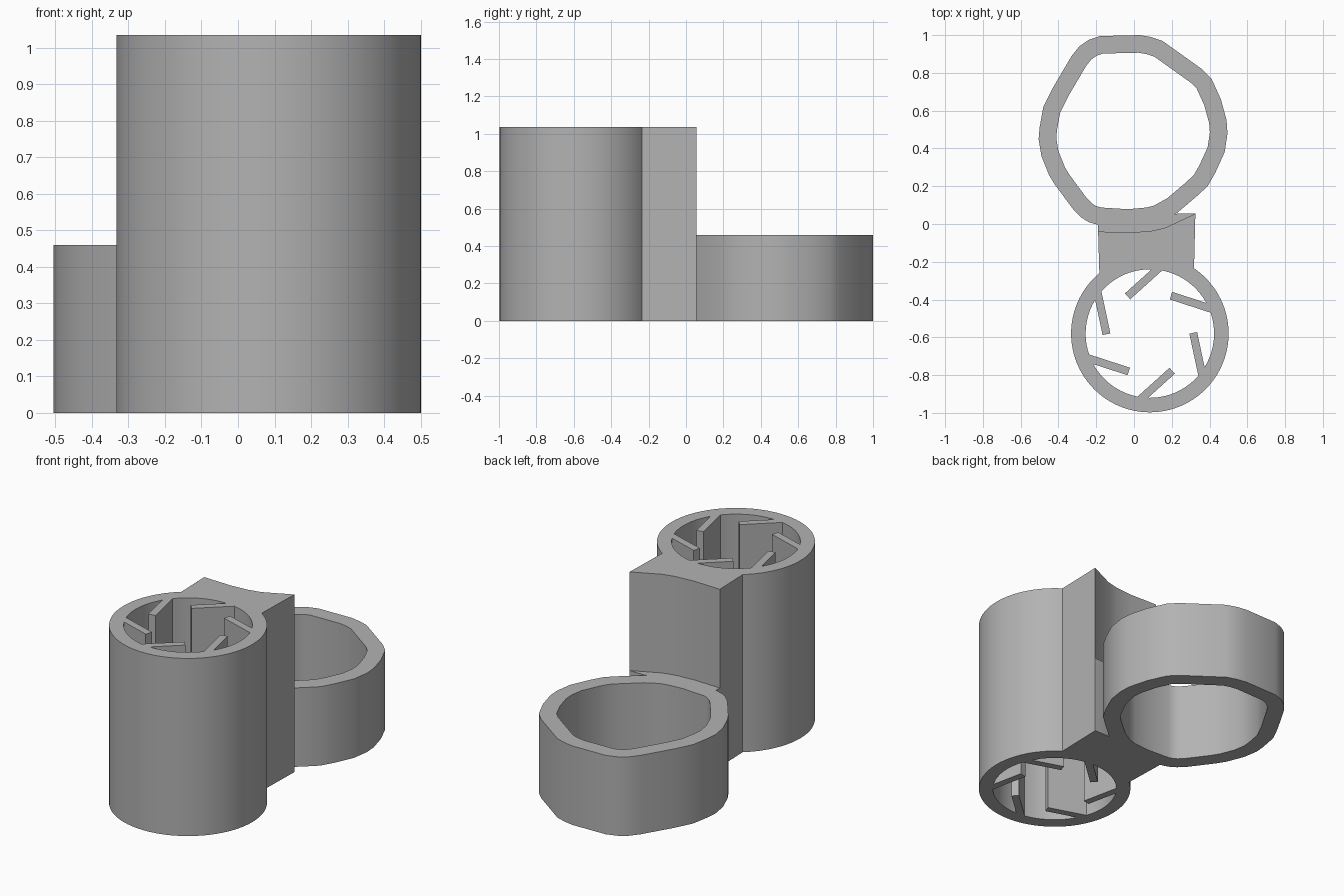
import bpy
import bmesh
from math import sin, cos, pi, radians
from mathutils import Vector, Matrix

TALL, LOW = 1.035, 0.46
CENTRE = Vector((0.084, -0.58))
R_OUT, R_IN = 0.417, 0.34

old = bpy.data.objects.get("Cube")
if old:
    bpy.data.objects.remove(old, do_unlink=True)

grey = bpy.data.materials.new("plain grey")
grey.use_nodes = True
colour = (0.45, 0.45, 0.45, 1)
grey.diffuse_color = colour
grey.node_tree.nodes["Principled BSDF"].inputs["Base Color"].default_value = colour


def finish(name, bm):
    """Turn a bmesh into a smooth-shaded object with sharp edges kept."""
    bmesh.ops.recalc_face_normals(bm, faces=bm.faces)
    mesh = bpy.data.meshes.new(name)
    bm.to_mesh(mesh)
    bm.free()
    mesh.materials.append(grey)
    obj = bpy.data.objects.new(name, mesh)
    bpy.context.collection.objects.link(obj)
    bpy.ops.object.select_all(action="DESELECT")
    obj.select_set(True)
    bpy.context.view_layer.objects.active = obj
    bpy.ops.object.shade_smooth_by_angle(angle=radians(25))
    return obj


def prism(name, outline, height):
    """Solid upright extrusion of an outline."""
    bm = bmesh.new()
    face = bm.faces.new([bm.verts.new((p[0], p[1], 0)) for p in outline])
    top = bmesh.ops.extrude_face_region(bm, geom=[face])["geom"]
    verts = [v for v in top if isinstance(v, bmesh.types.BMVert)]
    bmesh.ops.translate(bm, verts=verts, vec=(0, 0, height))
    return finish(name, bm)


def tube(name, outer, inner, height):
    """Open tube between two outlines with matching points."""
    bm = bmesh.new()
    loops = [[bm.verts.new((p[0], p[1], z)) for p in line]
             for line, z in ((outer, 0), (outer, height), (inner, height), (inner, 0))]
    n = len(outer)
    for k in range(4):
        a, b = loops[k], loops[(k + 1) % 4]
        for i in range(n):
            j = (i + 1) % n
            bm.faces.new((a[i], a[j], b[j], b[i]))
    return finish(name, bm)


def arc(radius, start, end, count):
    """Points on an arc about the cylinder axis, angles in degrees."""
    steps = [radians(start + (end - start) * i / count) for i in range(count + 1)]
    return [CENTRE + radius * Vector((cos(a), sin(a))) for a in steps]


def inset(points, width):
    """Mitred inward offset of a clockwise outline."""
    result = []
    for i, p in enumerate(points):
        before = (p - points[i - 1]).normalized()
        after = (points[(i + 1) % len(points)] - p).normalized()
        n1, n2 = (Vector((d.y, -d.x)) for d in (before, after))
        mid = (n1 + n2).normalized()
        result.append(p + mid * width / mid.dot(n1))
    return result


# Tall round sleeve
tube("tall_sleeve", arc(R_OUT, 0, 360, 96)[:-1], arc(R_IN, 0, 360, 96)[:-1], TALL)

# Six slanted fins inside the sleeve
root, tip = Vector((0.054, 0.352)), Vector((-0.118, 0.197))
along = (root - tip).normalized()
side = Vector((-along.y, along.x)) * 0.021
fin = [root + side, tip + side, tip - side, root - side]
for i in range(6):
    turn = Matrix.Rotation(i * pi / 3, 2)
    prism(f"inner_fin_{i + 1}", [CENTRE + turn @ p for p in fin], TALL)

# Irregular rounded low ring, outline in hundredths
outline = [(-18, 99.5), (3, 100), (9, 99), (15, 97), (36, 82), (41, 77), (46, 66),
           (49, 55), (49.5, 48), (48, 38), (43, 27), (39, 20), (33, 14.5), (23, 6),
           (14, 1), (8, -0.5), (-3, -1.5), (-19, -0.5), (-24, 1), (-28, 3.5),
           (-32, 7.5), (-42, 21), (-45, 26), (-49, 36), (-50.5, 45), (-50, 51),
           (-48, 62), (-43, 72), (-33, 89), (-29, 94), (-24, 97.5)]
ring = [Vector(p) / 100 for p in outline]
tube("low_ring", ring, inset(ring, 0.093), LOW)

# Tall connecting block with a hollowed back
hollow = [(0.325, 0.055), (0.165, -0.02), (0.09, -0.037), (-0.02, -0.045), (-0.19, -0.04)]
prism("connecting_block", arc(R_OUT - 0.01, 131, 55, 20) + hollow, TALL)

# Low filler joining the block to the ring
seat = [(-0.19, -0.005), (-0.03, 0.01), (0.14, 0.03), (0.23, 0.055)]
prism("ring_seat", hollow + seat, LOW)
